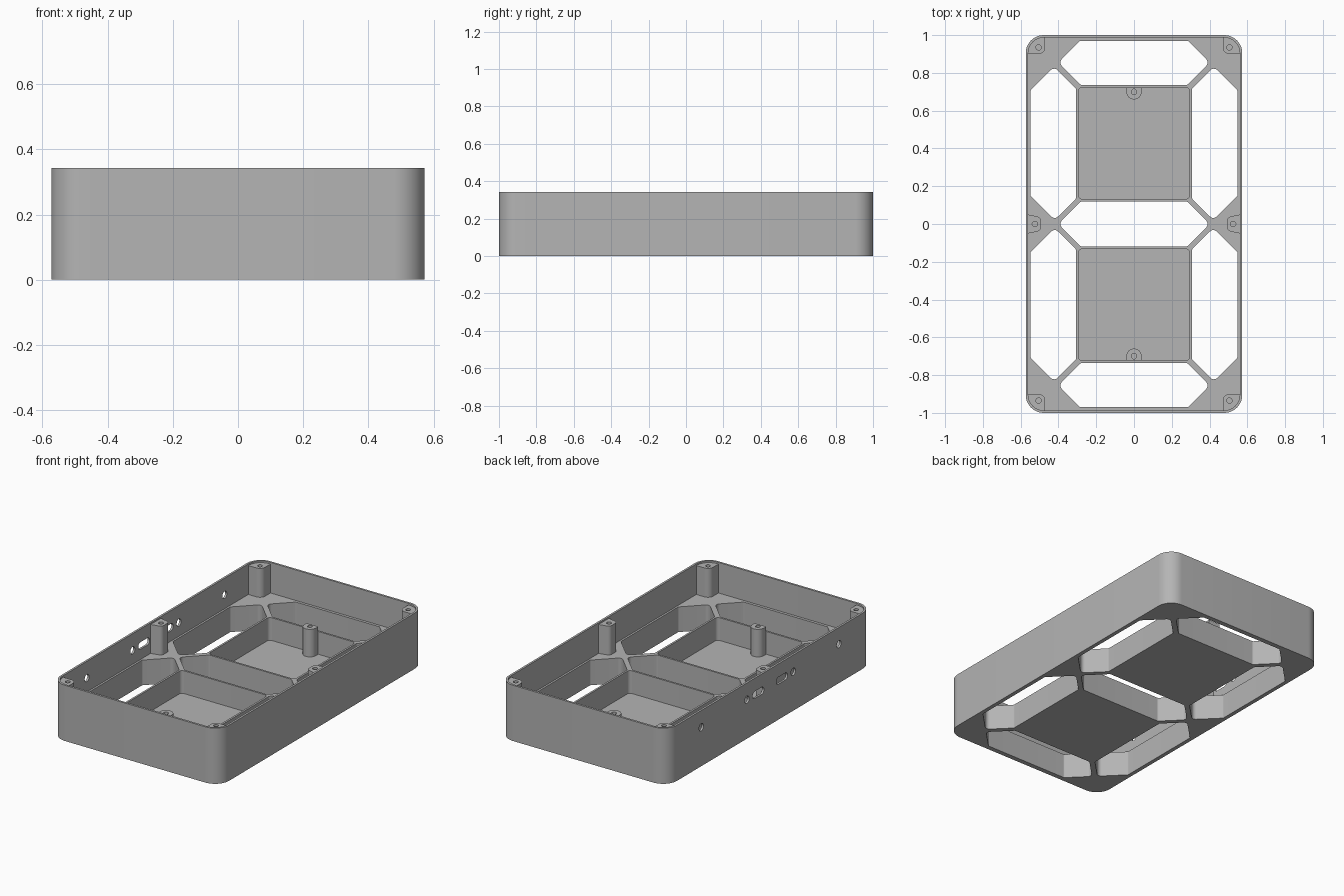
import bpy, bmesh, math
from mathutils import Vector

cube = bpy.data.objects.get("Cube")
if cube:
    bpy.data.objects.remove(cube)

HEIGHT, RIB, FLOOR, BOSS = 0.343, 0.155, 0.015, 0.333
HALF_X, HALF_Y, WALL, CORNER = 0.573, 1.0, 0.013, 0.095
IN_X, IN_Y, IN_R = HALF_X - WALL, HALF_Y - WALL, CORNER - WALL
SIGNS = [(sx, sy) for sx in (1, -1) for sy in (1, -1)]

grey = bpy.data.materials.new("plain_grey")
grey.use_nodes = True
grey.diffuse_color = (0.46, 0.46, 0.46, 1)
grey.node_tree.nodes["Principled BSDF"].inputs["Base Color"].default_value = (0.46, 0.46, 0.46, 1)


def rounded(corners, steps=8):
    """Outline of a polygon whose corners (x, y, radius) are filleted."""
    out = []
    for i, (x, y, r) in enumerate(corners):
        p = Vector((x, y))
        a = (Vector(corners[i - 1][:2]) - p).normalized()
        b = (Vector(corners[(i + 1) % len(corners)][:2]) - p).normalized()
        half = a.angle(b) / 2
        centre = p + (a + b).normalized() * r / math.sin(half)
        start = p + a * r / math.tan(half) - centre
        end = p + b * r / math.tan(half) - centre
        for k in range(steps + 1 if r else 1):
            t = k / steps
            v = start.lerp(end, t) if r else start
            q = centre + (v.normalized() * r if r else v)
            if not out or (q - out[-1]).length > 1e-4:
                out.append(q)
    if (out[0] - out[-1]).length < 1e-4:
        out.pop()
    return out


def box(cx, cy, hx, hy, r):
    return rounded([(cx + sx * hx, cy + sy * hy, r)
                    for sx, sy in ((1, 1), (-1, 1), (-1, -1), (1, -1))])


def flip(outline, sx, sy):
    return [Vector((p.x * sx, p.y * sy)) for p in outline]


def prism(name, outlines, z0, z1):
    """Extrude outlines; outlines lying inside others become holes."""
    curve = bpy.data.curves.new(name, 'CURVE')
    curve.dimensions = '2D'
    curve.fill_mode = 'BOTH'
    curve.extrude = (z1 - z0) / 2
    for outline in outlines:
        spline = curve.splines.new('POLY')
        spline.points.add(len(outline) - 1)
        for point, p in zip(spline.points, outline):
            point.co = (p.x, p.y, 0, 1)
        spline.use_cyclic_u = True
    temp = bpy.data.objects.new(name + "_path", curve)
    bpy.context.collection.objects.link(temp)
    bpy.context.view_layer.update()
    graph = bpy.context.evaluated_depsgraph_get()
    mesh = bpy.data.meshes.new_from_object(temp.evaluated_get(graph))
    bpy.data.objects.remove(temp)
    bm = bmesh.new()
    bm.from_mesh(mesh)
    bmesh.ops.translate(bm, verts=bm.verts, vec=(0, 0, (z0 + z1) / 2))
    bmesh.ops.remove_doubles(bm, verts=bm.verts, dist=1e-5)
    bmesh.ops.recalc_face_normals(bm, faces=bm.faces)
    bm.to_mesh(mesh)
    bm.free()
    mesh.materials.clear()
    mesh.materials.append(grey)
    obj = bpy.data.objects.new(name, mesh)
    bpy.context.collection.objects.link(obj)
    return obj


# Outer wall ring
inner = box(0, 0, IN_X, IN_Y, IN_R)
wall = prism("outer_wall", [box(0, 0, HALF_X, HALF_Y, CORNER), inner], 0, HEIGHT)

# Round ports and slots through the right wall
ports = [box(s * y, 0.24, hy, 0.022, 0.0219)
         for s in (1, -1) for y, hy in ((0.67, 0.022), (0.225, 0.022), (0.115, 0.055))]
cutter = prism("port_cutter", ports, -0.7, -0.5)
cutter.rotation_euler = (math.pi / 2, 0, math.pi / 2)
cutter.hide_render = True
cut = wall.modifiers.new("ports", 'BOOLEAN')
cut.operation, cut.object, cut.solver = 'DIFFERENCE', cutter, 'EXACT'
bpy.context.view_layer.update()
graph = bpy.context.evaluated_depsgraph_get()
cut_mesh = bpy.data.meshes.new_from_object(wall.evaluated_get(graph))
wall.modifiers.clear()
wall.data = cut_mesh
bpy.data.objects.remove(cutter)

# Rib frame with open windows and two tray pockets
side_window = rounded([(0.548, 0.15, 0.01), (0.42, 0.022, 0.025), (0.306, 0.136, 0.015),
                       (0.306, 0.716, 0.015), (0.4225, 0.8325, 0.025), (0.548, 0.707, 0.01)])
end_window = rounded([(0.285, 0.97, 0.01), (0.4, 0.855, 0.025), (0.28, 0.735, 0.015),
                      (-0.28, 0.735, 0.015), (-0.4, 0.855, 0.025), (-0.285, 0.97, 0.01)])
middle_window = rounded([(0.4, 0, 0.025), (0.28, 0.12, 0.015), (-0.28, 0.12, 0.015),
                         (-0.4, 0, 0.025), (-0.28, -0.12, 0.015), (0.28, -0.12, 0.015)])
trays = [box(0, s * 0.4275, 0.294, 0.2955, 0.02) for s in (1, -1)]
windows = [flip(side_window, sx, sy) for sx, sy in SIGNS]
windows += [end_window, flip(end_window, 1, -1), middle_window]
prism("rib_frame", [inner] + windows + trays, 0, RIB)

# Tray floors
for name, tray in zip(("back", "front"), trays):
    prism(name + "_tray_floor", [tray], 0, FLOOR)

# Corner screw posts
corner_post = rounded([(IN_X, IN_Y, IN_R), (0.47, IN_Y, 0), (0.47, 0.9, 0.035), (IN_X, 0.9, 0)])
corner_hole = box(0.505, 0.935, 0.014, 0.014, 0.0139)
for sx, sy in SIGNS:
    name = ("back" if sy > 0 else "front") + ("_left" if sx > 0 else "_right")
    prism(name + "_post", [flip(corner_post, sx, sy), flip(corner_hole, sx, sy)], RIB, BOSS)

# Tapered posts halfway along the sides
side_post = rounded([(IN_X, 0.05, 0), (0.493, 0.036, 0.025), (0.493, -0.036, 0.025), (IN_X, -0.05, 0)])
side_hole = box(0.525, 0, 0.014, 0.014, 0.0139)
for sx, name in ((1, "left"), (-1, "right")):
    prism(name + "_side_post", [flip(side_post, sx, 1), flip(side_hole, sx, 1)], RIB, BOSS)

# Half-round posts at the far wall of each tray
tray_post = rounded([(0.04, 0.723, 0), (0.04, 0.66, 0.039), (-0.04, 0.66, 0.039), (-0.04, 0.723, 0)])
tray_hole = box(0, 0.7, 0.014, 0.014, 0.0139)
for sy, name in ((1, "back"), (-1, "front")):
    prism(name + "_tray_post", [flip(tray_post, 1, sy), flip(tray_hole, 1, sy)], FLOOR, 0.185)

# Smooth the rounded sides and keep the edges sharp
for obj in bpy.context.collection.objects:
    if obj.type == 'MESH' and grey.name in obj.data.materials:
        bpy.ops.object.select_all(action='DESELECT')
        obj.select_set(True)
        bpy.context.view_layer.objects.active = obj
        bpy.ops.object.shade_smooth_by_angle(angle=math.radians(30))
